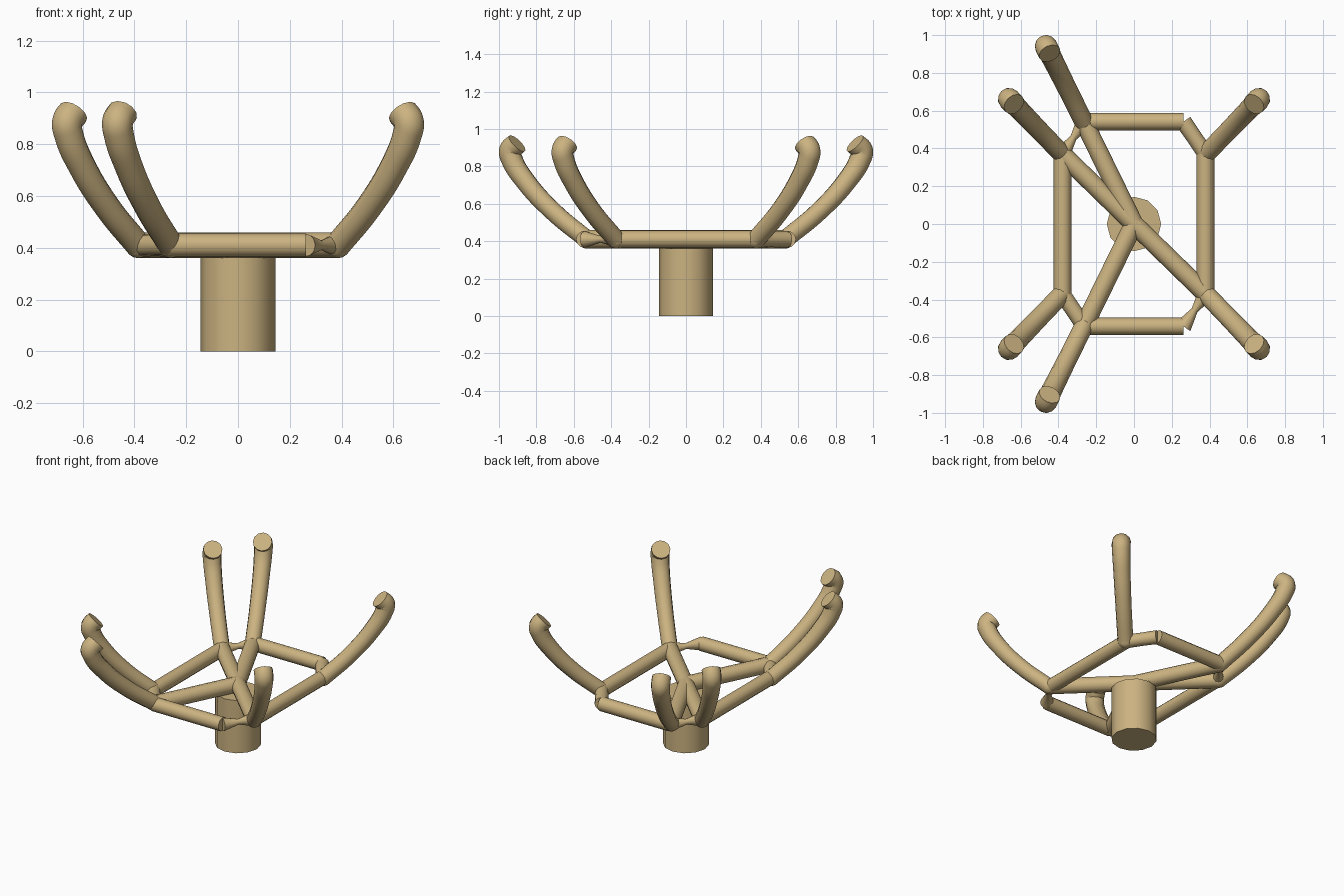
import bpy, math
from mathutils import Vector

if "Cube" in bpy.data.objects:
    bpy.data.objects.remove(bpy.data.objects["Cube"])

mat = bpy.data.materials.new("tan")
mat.diffuse_color = (0.60, 0.45, 0.22, 1)
mat.use_nodes = True
mat.node_tree.nodes["Principled BSDF"].inputs["Base Color"].default_value = mat.diffuse_color
Z = 0.41


def tube(name, pts, radii, smooth=False):
    """Round bar through points, converted to a closed mesh."""
    cu = bpy.data.curves.new(name, 'CURVE')
    cu.dimensions = '3D'
    cu.bevel_depth = 1.0
    cu.bevel_resolution = 4
    cu.use_fill_caps = True
    cu.resolution_u = 6
    sp = cu.splines.new('BEZIER' if smooth else 'POLY')
    items = sp.bezier_points if smooth else sp.points
    items.add(len(pts) - 1)
    for it, p, r in zip(items, pts, radii):
        it.co = p if smooth else (*p, 1)
        it.radius = r
        if smooth:
            it.handle_left_type = it.handle_right_type = 'AUTO'
    ob = bpy.data.objects.new(name, cu)
    bpy.context.collection.objects.link(ob)
    bpy.ops.object.select_all(action='DESELECT')
    bpy.context.view_layer.objects.active = ob
    ob.select_set(True)
    bpy.ops.object.convert(target='MESH')
    ob = bpy.context.object
    ob.data.materials.clear()
    ob.data.materials.append(mat)
    bpy.ops.object.shade_smooth_by_angle(angle=math.radians(50))
    return ob


# Central post
bpy.ops.mesh.primitive_cylinder_add(vertices=12, radius=0.144, depth=0.362,
                                    location=(0, 0, 0.181))
post = bpy.context.object
post.name = "post"
post.data.materials.append(mat)
bpy.ops.object.shade_smooth_by_angle(angle=math.radians(40))

# Curved prongs: (fraction of outward reach, height, radius)
PROFILE = [(0, 0.41, .05), (.43, .555, .051), (.80, .72, .054),
           (.98, .84, .058), (1.0, .885, .06), (.91, .923, .06)]


def prong(base, reach):
    b, e = Vector(base), Vector(reach)
    pts = [(*b.lerp(e, t), z) for t, z, r in PROFILE]
    tube("prong", pts, [r for t, z, r in PROFILE], smooth=True)


for s in (-1, 1):
    for sx in (-1, 1):
        prong((sx * .385, s * .375), (sx * .66, s * .66))
    prong((-.26, s * .53), (-.465, s * .94))

# Frame: side rails, end rails and corner links (two corners are pinched)
for s in (-1, 1):
    tube("side_rail", [(s * .378, -.37, Z), (s * .378, .37, Z)], [.047] * 2)
    tube("end_rail", [(-.26, s * .542, Z), (.262, s * .542, Z)], [.046] * 2)
    for sx in (-1, 1):
        a, b = Vector((sx * .262, s * .542, Z)), Vector((sx * .38, s * .37, Z))
        pinched = sx * s < 0
        tube("corner_link", [a, (a + b) / 2, b],
             [.044, .018 if pinched else .042, .044])

# Spokes from the hub to four of the prong roots
for x, y in ((-.385, .375), (-.26, .53), (-.26, -.53), (.385, -.375)):
    tube("spoke", [(0, 0, Z), (x, y, Z)], [.05, .05])

# Rounded joints at hub and prong roots
joints = [(0, 0)] + [(sx * .385, s * .375) for sx in (-1, 1) for s in (-1, 1)] \
    + [(-.26, .53), (-.26, -.53)]
for x, y in joints:
    bpy.ops.mesh.primitive_uv_sphere_add(segments=16, ring_count=8, radius=.05,
                                         location=(x, y, Z))
    ob = bpy.context.object
    ob.name = "joint"
    ob.data.materials.append(mat)
    bpy.ops.object.shade_smooth()
